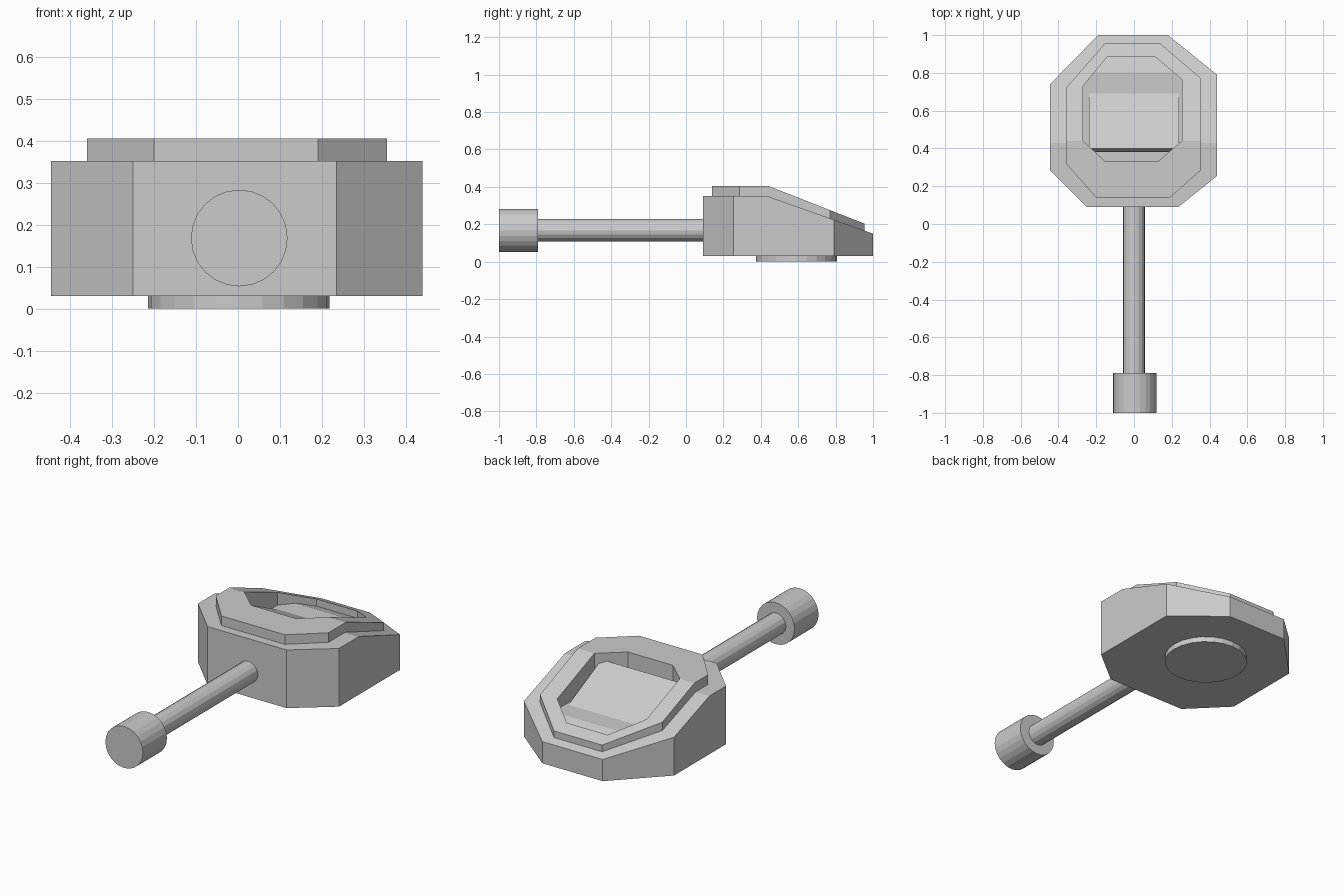
import bpy, bmesh
from math import radians, atan2
from mathutils import Vector

if "Cube" in bpy.data.objects:
    bpy.data.objects.remove(bpy.data.objects["Cube"])


def add_object(name, bm):
    bmesh.ops.recalc_face_normals(bm, faces=bm.faces[:])
    mesh = bpy.data.meshes.new(name)
    bm.to_mesh(mesh)
    bm.free()
    obj = bpy.data.objects.new(name, mesh)
    bpy.context.collection.objects.link(obj)
    return obj


def prism(name, outline, z0, z1, slope=None):
    """Extruded outline; slope = ((y, z), (y, z)) cuts away the top along that line."""
    bm = bmesh.new()
    base = bm.faces.new([bm.verts.new((x, y, z0)) for x, y in outline])
    ext = bmesh.ops.extrude_face_region(bm, geom=[base])["geom"]
    bmesh.ops.translate(bm, vec=(0, 0, z1 - z0),
                        verts=[v for v in ext if isinstance(v, bmesh.types.BMVert)])
    if not any(f for f in bm.faces if all(abs(v.co.z - z0) < 1e-6 for v in f.verts)):
        bm.faces.new([v for v in bm.verts if abs(v.co.z - z0) < 1e-6])
    if slope:
        (ya, za), (yb, zb) = slope
        normal = Vector((0, za - zb, yb - ya)).normalized()
        bmesh.ops.bisect_plane(bm, geom=bm.verts[:] + bm.edges[:] + bm.faces[:],
                               plane_co=(0, ya, za), plane_no=normal, clear_outer=True)
        bmesh.ops.holes_fill(bm, edges=[e for e in bm.edges if e.is_boundary])
    return add_object(name, bm)


def cylinder(name, radius, depth, loc, sides, along_y=False):
    bpy.ops.mesh.primitive_cylinder_add(
        vertices=sides, radius=radius, depth=depth, location=loc,
        rotation=(radians(90) if along_y else 0, 0, 0))
    obj = bpy.context.object
    obj.name = name
    bpy.ops.object.shade_smooth_by_angle(angle=radians(10))
    return obj


# Octagonal outlines seen from above
body_outline = [(-.19, 1), (.18, 1), (.44, .79), (.44, .255),
                (.235, .09), (-.25, .09), (-.445, .285), (-.445, .74)]
rim_outline = [(-.155, .955), (.14, .955), (.355, .77), (.355, .285),
               (.19, .14), (-.2, .14), (-.36, .32), (-.36, .72)]
hole_outline = [(-.14, .887), (.11, .887), (.253, .765), (.253, .44),
                (.125, .33), (-.15, .33), (-.27, .44), (-.27, .73)]

# Head body and raised rim, both sloping down toward the back
head = prism("head_body", body_outline, .03, .352, ((.43, .352), (1.0, .15)))
rim = prism("raised_rim", rim_outline, .1, .405, ((.44, .405), (.955, .203)))

# Recess cut through rim and into the head
cutter = prism("recess_cutter", hole_outline, .22, .6)
cutter.hide_render = True
rim_cutter = prism("rim_cutter", hole_outline, .05, .6)
rim_cutter.hide_render = True
for obj, tool in ((head, cutter), (rim, rim_cutter)):
    mod = obj.modifiers.new("recess", "BOOLEAN")
    mod.operation, mod.solver, mod.object = "DIFFERENCE", "EXACT", tool
    bpy.context.view_layer.objects.active = obj
    bpy.ops.object.modifier_apply(modifier=mod.name)
for tool in (cutter, rim_cutter):
    bpy.data.objects.remove(tool)

# Tilted plate inside the recess
top, low = Vector((.40, .36)), Vector((.69, .22))
along = (low - top).normalized()
down = Vector((along.y, -along.x)) * .045
mid = (top + low + down) / 2
bpy.ops.mesh.primitive_cube_add(size=1, location=(0, mid.x, mid.y),
                                rotation=(atan2(along.y, along.x), 0, 0))
plate = bpy.context.object
plate.name = "tilted_plate"
plate.scale = (.475, (low - top).length, .045)

# Base disc, handle rod and end knob
cylinder("base_disc", .216, .04, (.002, .59, .02), 24)
cylinder("handle_rod", .059, .93, (0, -.335, .168), 16, True)
cylinder("end_knob", .115, .21, (.003, -.895, .168), 24, True)
